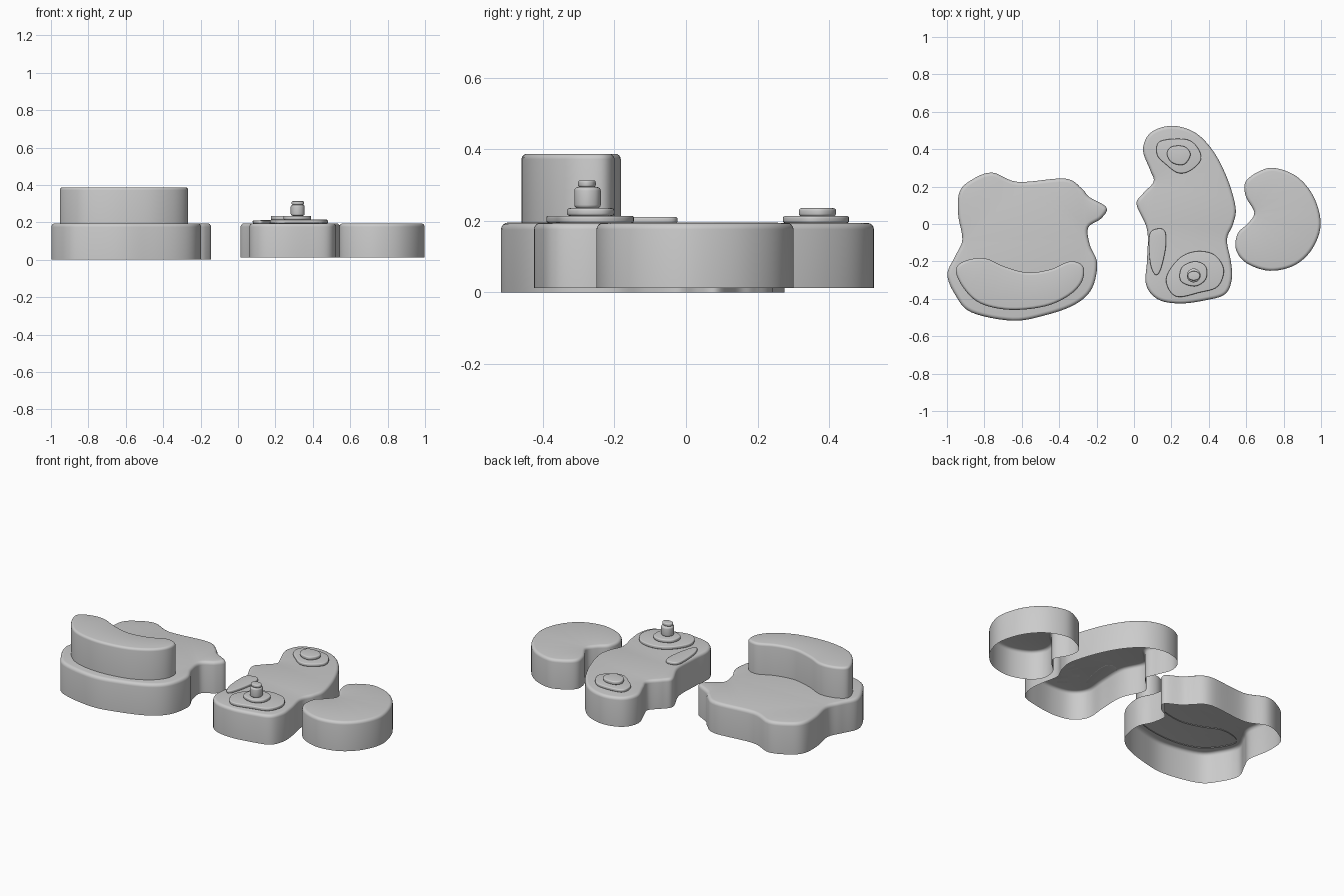
import bpy, bmesh, math
from mathutils import Vector

if "Cube" in bpy.data.objects:
    bpy.data.objects.remove(bpy.data.objects["Cube"])


def smooth_outline(pts, steps=6):
    """Closed Catmull-Rom curve through hundredths-of-a-unit points (counter-clockwise)."""
    p = [Vector((x / 100, y / 100)) for x, y in pts]
    n = len(p)
    if sum(p[i].cross(p[(i + 1) % n]) for i in range(n)) < 0:
        p.reverse()
    out = []
    for i in range(n):
        a, b, c, d = p[i - 1], p[i], p[(i + 1) % n], p[(i + 2) % n]
        for s in range(steps):
            t = s / steps
            out.append(0.5 * (2 * b + (c - a) * t + (2 * a - 5 * b + 4 * c - d) * t * t
                              + (3 * b - a - 3 * c + d) * t ** 3))
    return out


def inset(loop, dist):
    """Move each point of the outline inward along its local normal."""
    res = []
    n = len(loop)
    for i in range(n):
        t = (loop[(i + 1) % n] - loop[i - 1]).normalized()
        res.append(loop[i] + Vector((-t.y, t.x)) * dist)
    return res


def slab(name, pts, z0, z1, r, pill=False):
    """Outline extruded with a rounded top; open below unless pill (rounded, closed)."""
    base = smooth_outline(pts)
    arc = [math.pi / 2 * k / 4 for k in range(5)]
    top = [(r * (1 - math.cos(a)), z1 - r + r * math.sin(a)) for a in arc]
    low = [(d, z0 + z1 - z) for d, z in reversed(top)] if pill else [(0, z0)]
    bm = bmesh.new()
    rings = [[bm.verts.new((q.x, q.y, z)) for q in inset(base, d)] for d, z in low + top]
    n = len(base)
    for lo, hi in zip(rings, rings[1:]):
        for i in range(n):
            j = (i + 1) % n
            bm.faces.new((lo[i], lo[j], hi[j], hi[i]))
    caps = [bm.faces.new(rings[-1])]
    if pill:
        caps.append(bm.faces.new(rings[0][::-1]))
    bmesh.ops.triangulate(bm, faces=caps)
    me = bpy.data.meshes.new(name)
    bm.to_mesh(me)
    bm.free()
    ob = bpy.data.objects.new(name, me)
    bpy.context.collection.objects.link(ob)
    for o in bpy.context.selected_objects:
        o.select_set(False)
    ob.select_set(True)
    bpy.context.view_layer.objects.active = ob
    bpy.ops.object.shade_smooth_by_angle(angle=math.radians(35))
    return ob


def oval(cx, cy, rx, ry):
    return [(cx + rx * math.cos(k * math.pi / 4), cy + ry * math.sin(k * math.pi / 4))
            for k in range(8)]


# large western landmass with its raised plateau
slab("west_land", [
    (-76, 27.5), (-62, 22.5), (-37, 24.3), (-28, 19), (-24, 14.5), (-14.7, 8.8), (-17.5, 3),
    (-24.5, -2), (-23.5, -11.5), (-19.7, -21), (-22.5, -34.5), (-31.5, -43), (-47.5, -48.8),
    (-65, -51.7), (-87, -47.2), (-95.5, -38), (-99.8, -27), (-95.5, -17), (-91.8, -8.3),
    (-94, 5), (-93.4, 16.8), (-87.5, 23.2)], 0, 0.195, 0.02)
slab("west_plateau", [
    (-95.3, -24.3), (-89.7, -19.5), (-79.5, -18.4), (-69.4, -22.7), (-57.1, -25.9), (-44.8, -24.3),
    (-34.2, -20), (-27.2, -22.7), (-27.8, -30.7), (-34.7, -38.2), (-47.5, -44), (-66.2, -45.9),
    (-82.2, -42.4), (-91.3, -34)], 0.19, 0.387, 0.015)

# middle landmass
slab("middle_land", [
    (20.3, 52.5), (32.6, 48.9), (42.2, 39.2), (49.7, 24.8), (54.3, 9), (53, 0), (49.7, -8.3),
    (51.8, -20), (52.3, -29.6), (48.6, -37.6), (38, -40.8), (24.6, -42.5), (12.8, -40.3),
    (6.4, -32.3), (7, -19), (7, -3), (1.4, 10.4), (4.8, 16.3), (10.5, 22.7), (8.5, 29.1),
    (4.8, 39.8), (9, 48.9)], 0.012, 0.194, 0.018)

# eastern landmass
slab("east_land", [
    (74.7, 30), (87, 25.4), (96, 14.7), (99.8, 0), (95.5, -13), (86, -22), (72.6, -25),
    (60.3, -21), (54.5, -13.6), (55.5, -5), (60.9, 0.3), (64.3, 6.1), (59.8, 14.7),
    (59.5, 22.2), (65.7, 27.5)], 0.012, 0.194, 0.018)

# low ridge and stepped hills on the middle land
slab("ridge", [(12.5, -2.5), (16.6, -4), (17, -12.5), (14.2, -24.5), (11.2, -27),
               (8.5, -20), (8.2, -6)], 0.193, 0.211, 0.006, True)
slab("front_hill_1", [
    (32.6, -14.7), (42.7, -16.3), (48, -24.3), (44.8, -33.4), (35.2, -36.6), (22.4, -38.7),
    (17.1, -29.6), (23.5, -19)], 0.194, 0.214, 0.006, True)
slab("front_hill_2", [(32.6, -20), (38.4, -22.7), (38.4, -29.5), (32.6, -33.3), (25, -30.5),
                      (25.6, -23.2)], 0.214, 0.235, 0.007, True)
slab("front_hill_3", oval(31.9, -27.5, 3.7, 3.7), 0.235, 0.294, 0.01, True)
slab("front_hill_4", oval(32, -27.7, 3.3, 2.5), 0.294, 0.313, 0.006, True)
slab("rear_hill_1", [
    (13.9, 44.2), (27.2, 45.4), (33.6, 41.4), (35.8, 34.4), (29.9, 28.4), (23.5, 27.3),
    (17.1, 31.8), (12.3, 37.1)], 0.194, 0.213, 0.006, True)
slab("rear_hill_2", [(20.3, 41.4), (27, 41.4), (30.2, 37.1), (26.7, 31.8), (20.3, 32.8),
                     (17.6, 37.6)], 0.213, 0.235, 0.007, True)
